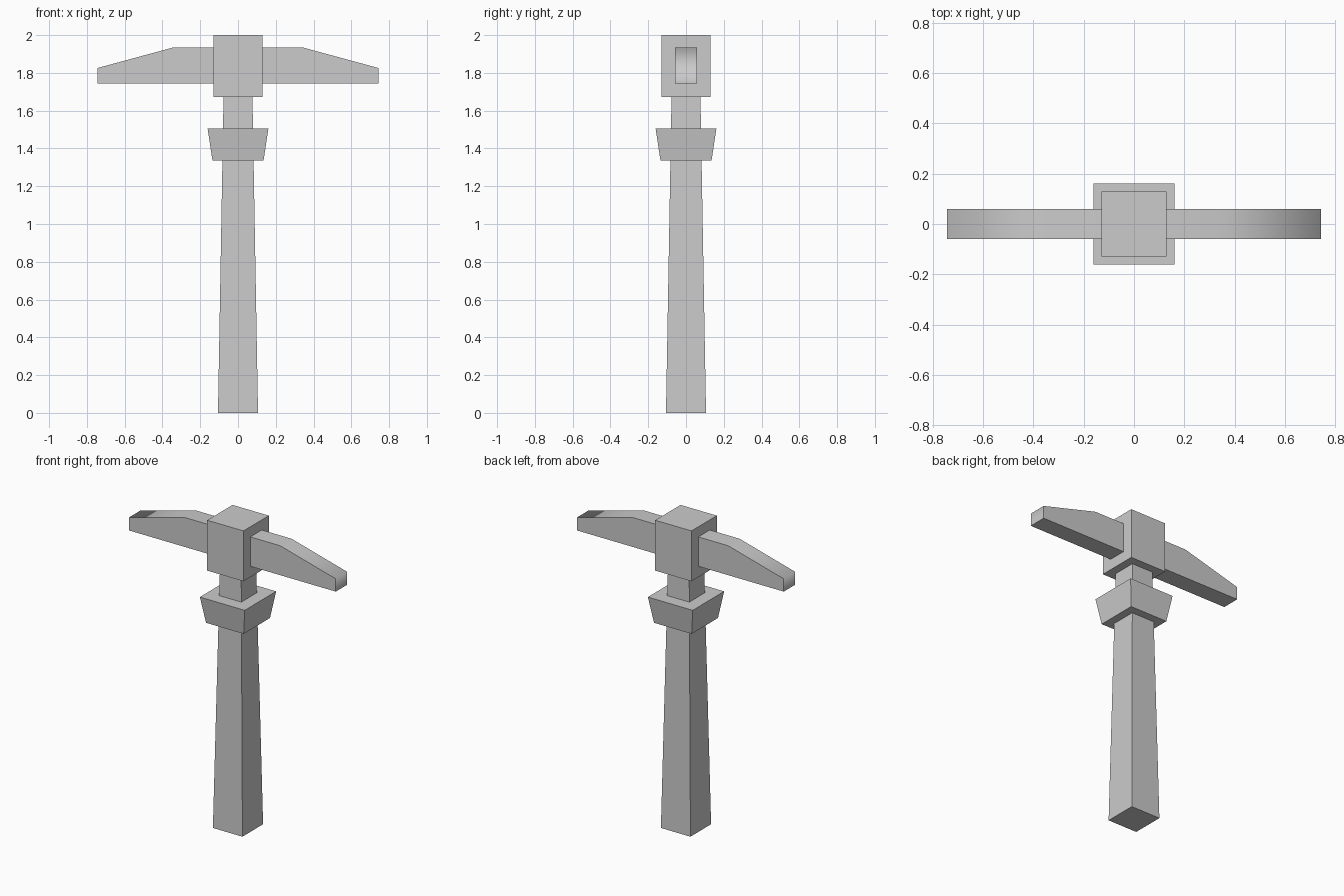
import bpy

if "Cube" in bpy.data.objects:
    bpy.data.objects.remove(bpy.data.objects["Cube"])


def make_object(name, verts, faces, smooth=()):
    mesh = bpy.data.meshes.new(name)
    mesh.from_pydata(verts, [], faces)
    for i in smooth:
        mesh.polygons[i].use_smooth = True
    obj = bpy.data.objects.new(name, mesh)
    bpy.context.collection.objects.link(obj)
    return obj


def square_block(name, z0, half0, z1, half1):
    """Square block, tapered from half0 at z0 to half1 at z1."""
    corners = [(-1, -1), (1, -1), (1, 1), (-1, 1)]
    verts = [(x * h, y * h, z) for z, h in ((z0, half0), (z1, half1)) for x, y in corners]
    sides = [(i, (i + 1) % 4, (i + 1) % 4 + 4, i + 4) for i in range(4)]
    return make_object(name, verts, [(3, 2, 1, 0), (4, 5, 6, 7)] + sides)


# Tapered handle running up into the head
square_block("handle", 0, 0.106, 1.70, 0.076)

# Flared collar and square head block
square_block("collar", 1.335, 0.135, 1.505, 0.161)
square_block("head_block", 1.673, 0.13, 2.0, 0.13)

# Double-ended pick: half profile mirrored, then given thickness along y
half = [(0.743, 1.743), (0.743, 1.826), (0.345, 1.934)]
profile = half + [(-x, z) for x, z in reversed(half)]
n = len(profile)
verts = [(x, y, z) for y in (-0.059, 0.059) for x, z in profile]
rim = [(i, i + n, (i + 1) % n + n, (i + 1) % n) for i in range(n)]
front, back = tuple(range(n)), tuple(reversed(range(n, 2 * n)))
pick = make_object("pick_blade", verts, rim + [front, back], smooth=range(n - 1))

# Consistent outward normals
import bmesh
for obj in bpy.context.collection.objects:
    bm = bmesh.new()
    bm.from_mesh(obj.data)
    bmesh.ops.recalc_face_normals(bm, faces=bm.faces)
    bm.to_mesh(obj.data)
    bm.free()
